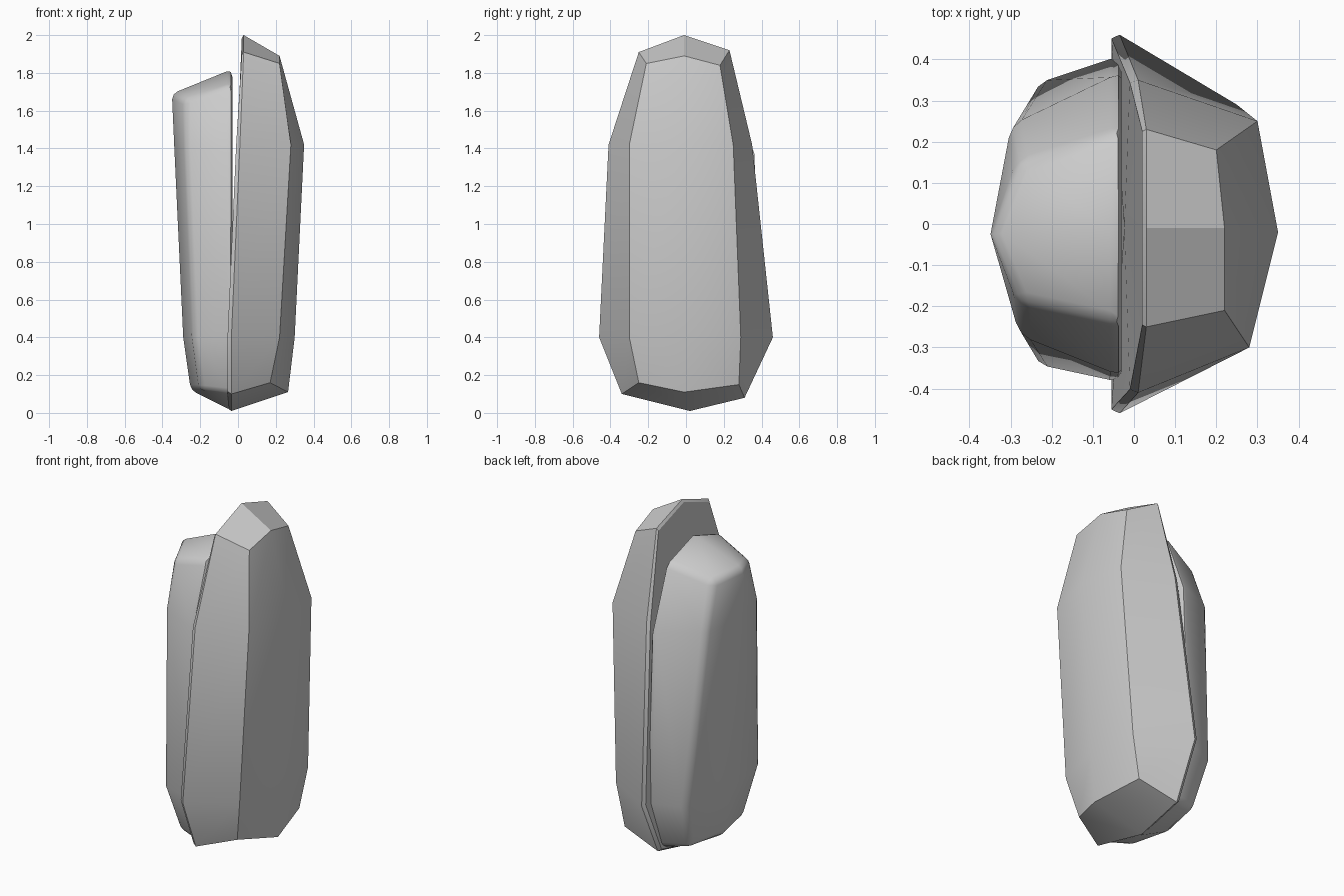
import bpy
import bmesh
from mathutils import Vector

default_cube = bpy.data.objects.get("Cube")
if default_cube:
    bpy.data.objects.remove(default_cube, do_unlink=True)

stone = bpy.data.materials.new("stone grey")
stone.use_nodes = True
stone_colour = (0.6, 0.6, 0.6, 1)
stone.diffuse_color = stone_colour
stone.node_tree.nodes["Principled BSDF"].inputs["Base Color"].default_value = stone_colour


def bridge(bm, first, second):
    """Join two matching loops of vertices with quads."""
    count = len(first)
    for i in range(count):
        j = (i + 1) % count
        bm.faces.new((first[i], first[j], second[j], second[i]))


def build_shell(name, rings, ridge, smooth_angle, bevel_width=0):
    """Loft rings from the split plane outwards, then fill the domed panel.
    Each ring starts at the top centre and runs down the back, up the front."""
    bm = bmesh.new()
    loops = [[bm.verts.new(point) for point in ring] for ring in rings]
    for first, second in zip(loops, loops[1:]):
        bridge(bm, first, second)

    # flat inner face, fanned from its middle
    inner = loops[0]
    middle = bm.verts.new(sum((v.co for v in inner), Vector()) / len(inner))
    for i, vert in enumerate(inner):
        bm.faces.new((middle, inner[(i + 1) % len(inner)], vert))

    # domed outer panel, folded along a central ridge
    outer = loops[-1]
    upper, lower = [bm.verts.new(point) for point in ridge]
    column = [outer[0], upper, lower, outer[5]]
    back_edge = [outer[0], *outer[1:5], outer[5]]
    front_edge = [outer[0], *reversed(outer[6:]), outer[5]]
    for edge in (back_edge, front_edge):
        bm.faces.new((column[0], edge[1], edge[2], column[1]))
        bm.faces.new((column[1], edge[2], edge[3], column[2]))
        bm.faces.new((column[2], edge[3], edge[4], column[3]))

    bmesh.ops.recalc_face_normals(bm, faces=bm.faces[:])
    mesh = bpy.data.meshes.new(name)
    bm.to_mesh(mesh)
    bm.free()
    mesh.materials.append(stone)
    shell = bpy.data.objects.new(name, mesh)
    bpy.context.collection.objects.link(shell)

    bpy.ops.object.select_all(action="DESELECT")
    shell.select_set(True)
    bpy.context.view_layer.objects.active = shell
    if bevel_width:
        bevel = shell.modifiers.new("worn edges", "BEVEL")
        bevel.width = bevel_width
        bevel.segments = 2
        bevel.limit_method = "ANGLE"
        bevel.angle_limit = 0.72
        bpy.ops.object.modifier_apply(modifier=bevel.name)
    bpy.ops.object.shade_smooth_by_angle(angle=smooth_angle)
    return shell


# tall shell: a thin leaning rim and a domed panel
tall_rim = [
    (.03, -.01, 2), (.03, .23, 1.92), (.01, .35, 1.42), (-.035, .46, .4), (-.035, .31, .08),
    (-.035, .02, .01), (-.035, -.34, .1), (-.035, -.46, .4), (.01, -.41, 1.42), (.03, -.25, 1.91),
]
tall_panel = [
    (.22, -.01, 1.89), (.2, .18, 1.84), (.3, .25, 1.42), (.25, .29, .4), (.2, .28, .15),
    (.265, -.01, .11), (.17, -.25, .16), (.22, -.3, .4), (.28, -.3, 1.42), (.22, -.21, 1.85),
]
# the inner side of the rim is set back and drawn in slightly
tall_back = [(x - .01 - .01 * (z < 1.8), y * .98, 1 + (z - 1) * .985)
             for x, y, z in tall_rim]
build_shell("tall_shell", [tall_back, tall_rim, tall_panel],
            [(.35, -.02, 1.42), (.3, 0, .4)], 0.53)

# short shell: the worn half leaning against the tall one
short_outline = [
    (-.01, 1.82), (.23, 1.74), (.37, 1.38), (.41, .4), (.3, .1),
    (0, .01), (-.3, .1), (-.385, .4), (-.37, 1.38), (-.245, 1.74),
]
short_rim = [(-.03, y, z) for y, z in short_outline]
short_panel = [
    (-.35, -.025, 1.69), (-.28, .15, 1.66), (-.3, .24, 1.4), (-.24, .34, .4), (-.2, .25, .12),
    (-.25, 0, .12), (-.2, -.25, .12), (-.24, -.34, .4), (-.28, -.27, 1.4), (-.28, -.19, 1.66),
]
build_shell("short_shell", [short_rim, short_panel],
            [(-.337, -.02, 1.4), (-.29, 0, .4)], 0.75, 0.03)
